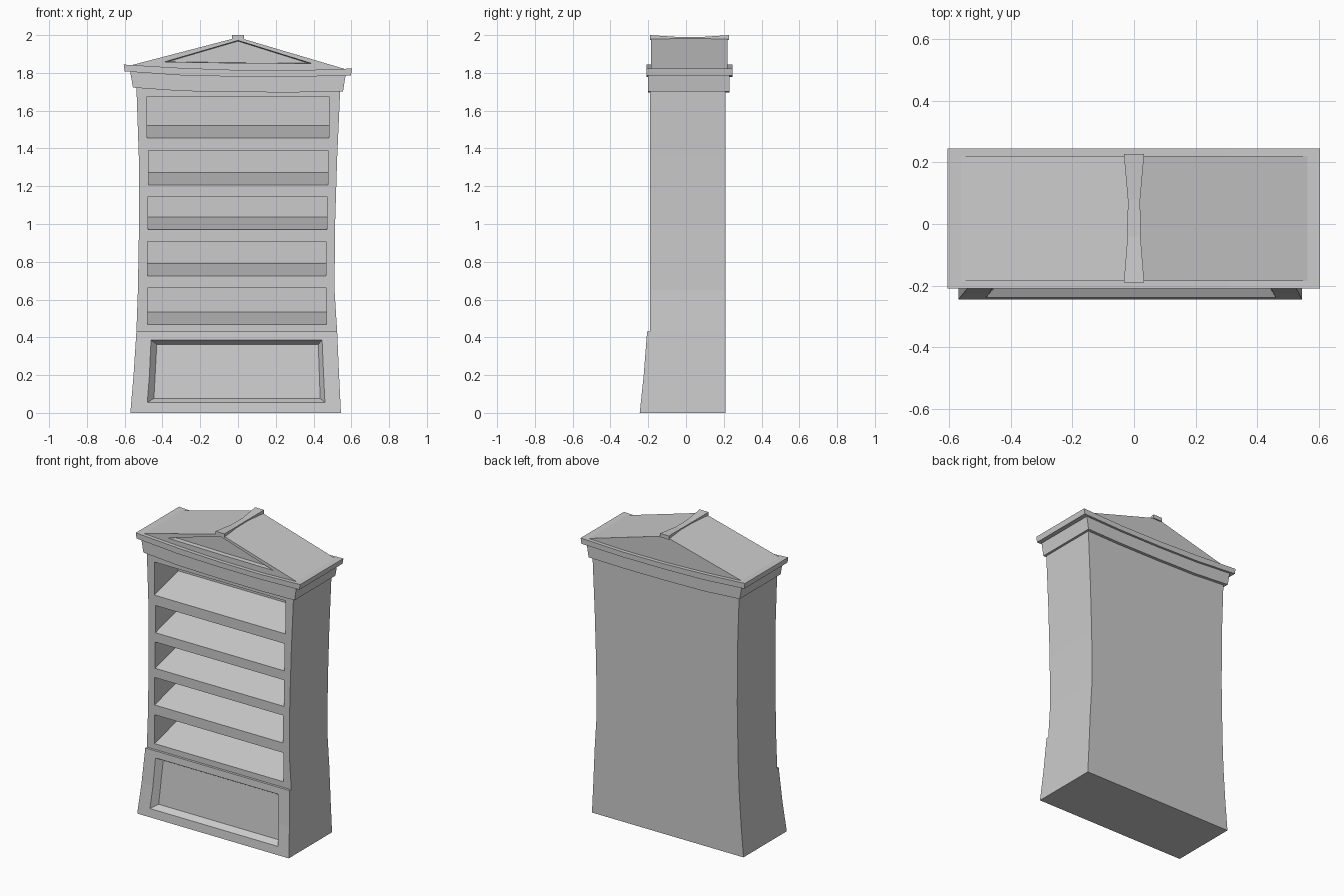
import bpy, bmesh

if "Cube" in bpy.data.objects:
    bpy.data.objects.remove(bpy.data.objects["Cube"])


def loft(name, rings):
    """Skin a list of equal-length closed rings and cap both ends."""
    bm = bmesh.new()
    loops = [[bm.verts.new(p) for p in ring] for ring in rings]
    n = len(loops[0])
    for a, b in zip(loops, loops[1:]):
        for i in range(n):
            j = (i + 1) % n
            bm.faces.new((a[i], a[j], b[j], b[i]))
    bm.faces.new(loops[0][::-1])
    bm.faces.new(loops[-1])
    bmesh.ops.recalc_face_normals(bm, faces=bm.faces)
    mesh = bpy.data.meshes.new(name)
    bm.to_mesh(mesh)
    bm.free()
    obj = bpy.data.objects.new(name, mesh)
    bpy.context.collection.objects.link(obj)
    return obj


def cut(target, cutter):
    """Subtract the cutter from the target, then delete it."""
    mod = target.modifiers.new("cut", 'BOOLEAN')
    mod.operation = 'DIFFERENCE'
    mod.solver = 'EXACT'
    mod.object = cutter
    bpy.context.view_layer.objects.active = target
    bpy.ops.object.modifier_apply(modifier=mod.name)
    bpy.data.objects.remove(cutter)


# Bowed cabinet: z, left x, right x, front y (steps out at the flared base)
back = 0.21
sections = [(0, -.57, .545, -.245), (.2, -.553, .535, -.224), (.43, -.538, .525, -.206),
            (.43, -.538, .525, -.19), (.65, -.53, .511, -.19), (1.0, -.524, .514, -.19),
            (1.35, -.525, .525, -.19), (1.73, -.538, .542, -.19)]
cabinet = loft("cabinet", [[(l, f, z), (r, f, z), (r, back, z), (l, back, z)]
                           for z, l, r, f in sections])

# Five shelf openings with floors that rise toward the back
shelves = [(.468, .66, -.48, .468), (.725, .908, -.48, .465), (.97, 1.145, -.476, .472),
           (1.207, 1.388, -.475, .477), (1.455, 1.675, -.482, .482)]
for z0, z1, left, right in shelves:
    profile = [(-.3, z0), (-.19, z0), (.06, z0 + .066), (.06, z1), (-.3, z1)]
    cut(cabinet, loft("shelf_cutter", [[(x, y, z) for y, z in profile] for x in (left, right)]))

# Recessed base panel with sloping reveals
outer = [(-.48, -.239, .055), (.46, -.239, .055), (.445, -.209, .385), (-.46, -.209, .385)]
inner = [(-.445, -.198, .077), (.435, -.198, .077), (.425, -.172, .363), (-.43, -.172, .363)]
ahead = [tuple(1.5 * a - .5 * b for a, b in zip(p, q)) for p, q in zip(outer, inner)]
cut(cabinet, loft("panel_cutter", [ahead, inner]))


# Sagging cornice bands: x at bottom, x at top, z bottom, z top
def band(name, y0, y1, stations):
    loft(name, [[(xb, y0, zb), (xt, y0, zt), (xt, y1, zt), (xb, y1, zb)]
                for xb, xt, zb, zt in stations])


band("lower_cornice", -.2, .23, [(-.556, -.572, 1.722, 1.812), (-.3, -.3, 1.704, 1.792),
                                 (0, 0, 1.698, 1.785), (.3, .3, 1.697, 1.783),
                                 (.556, .57, 1.702, 1.79)])
band("upper_cornice", -.21, .245, [(-.6, -.605, 1.808, 1.844), (-.3, -.3, 1.787, 1.826),
                                   (0, 0, 1.78, 1.815), (.3, .3, 1.779, 1.813),
                                   (.598, .604, 1.787, 1.823)])

# Gabled roof with a recessed triangular pediment
gable = [(-.575, 1.838), (-.3, 1.815), (0, 1.805), (.3, 1.803), (.575, 1.818), (0, 1.988)]
roof = loft("roof", [[(x, y, z) for x, z in gable] for y in (-.185, .22)])
triangle = [(-.39, 1.858), (0, 1.852), (.39, 1.85), (0, 1.972)]
cut(roof, loft("pediment_cutter", [[(x * s, y, 1.89 + (z - 1.89) * s) for x, z in triangle]
                                   for y, s in ((-.25, 1.1), (-.155, .95))]))

# Ridge cap, pinched in the middle
ridge = [(-.19, .033, 2.0), (-.04, .021, 1.99), (.08, .02, 1.99), (.227, .033, 2.0)]
loft("ridge_cap", [[(-w, y, t - .025), (w, y, t - .025), (w, y, t), (-w, y, t)]
                   for y, w, t in ridge])
